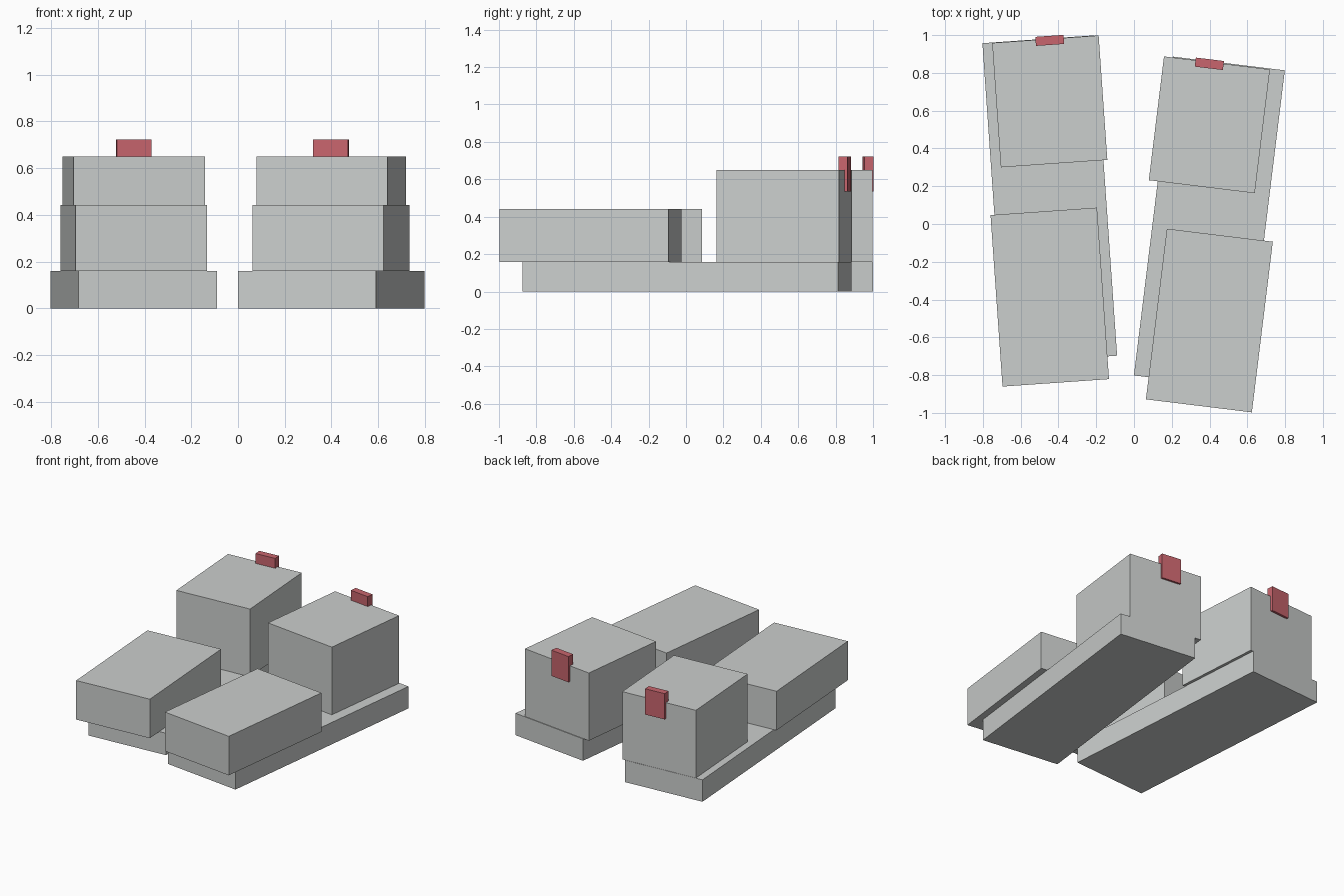
import bpy
from math import radians

cube = bpy.data.objects.get("Cube")
if cube:
    bpy.data.objects.remove(cube, do_unlink=True)


def material(name, rgb):
    mat = bpy.data.materials.new(name)
    mat.use_nodes = True
    mat.diffuse_color = (*rgb, 1)
    mat.node_tree.nodes["Principled BSDF"].inputs["Base Color"].default_value = (*rgb, 1)
    return mat


GREY = material("light_grey", (0.60, 0.62, 0.61))
RED = material("dusty_red", (0.58, 0.13, 0.155))


def box(name, center, width, length, bottom, top, angle, mat):
    """Upright box turned about its own centre."""
    bpy.ops.mesh.primitive_cube_add(size=1)
    obj = bpy.context.object
    obj.name = obj.data.name = name
    obj.scale = (width, length, top - bottom)
    obj.location = (center[0], center[1], (bottom + top) / 2)
    obj.rotation_euler.z = radians(angle)
    obj.data.materials.append(mat)


# Part name, forward/back offset, width, length, bottom, top, colour
PARTS = [
    ("sole", 0, 0.596, 1.70, 0, 0.159, GREY),
    ("toe_cap", -0.517, 0.565, 0.91, 0.159, 0.442, GREY),
    ("heel_block", 0.519, 0.565, 0.66, 0.159, 0.65, GREY),
    ("heel_tab", 0.842, 0.15, 0.048, 0.535, 0.722, RED),
]

# Each shoe splays outward at its own angle
for side, x, y, angle in [("left", 0.399, 0.006, -7), ("right", -0.446, 0.13, 4)]:
    for name, offset, width, length, bottom, top, mat in PARTS:
        box(f"{side}_{name}", (x, y + offset), width, length, bottom, top, angle, mat)
